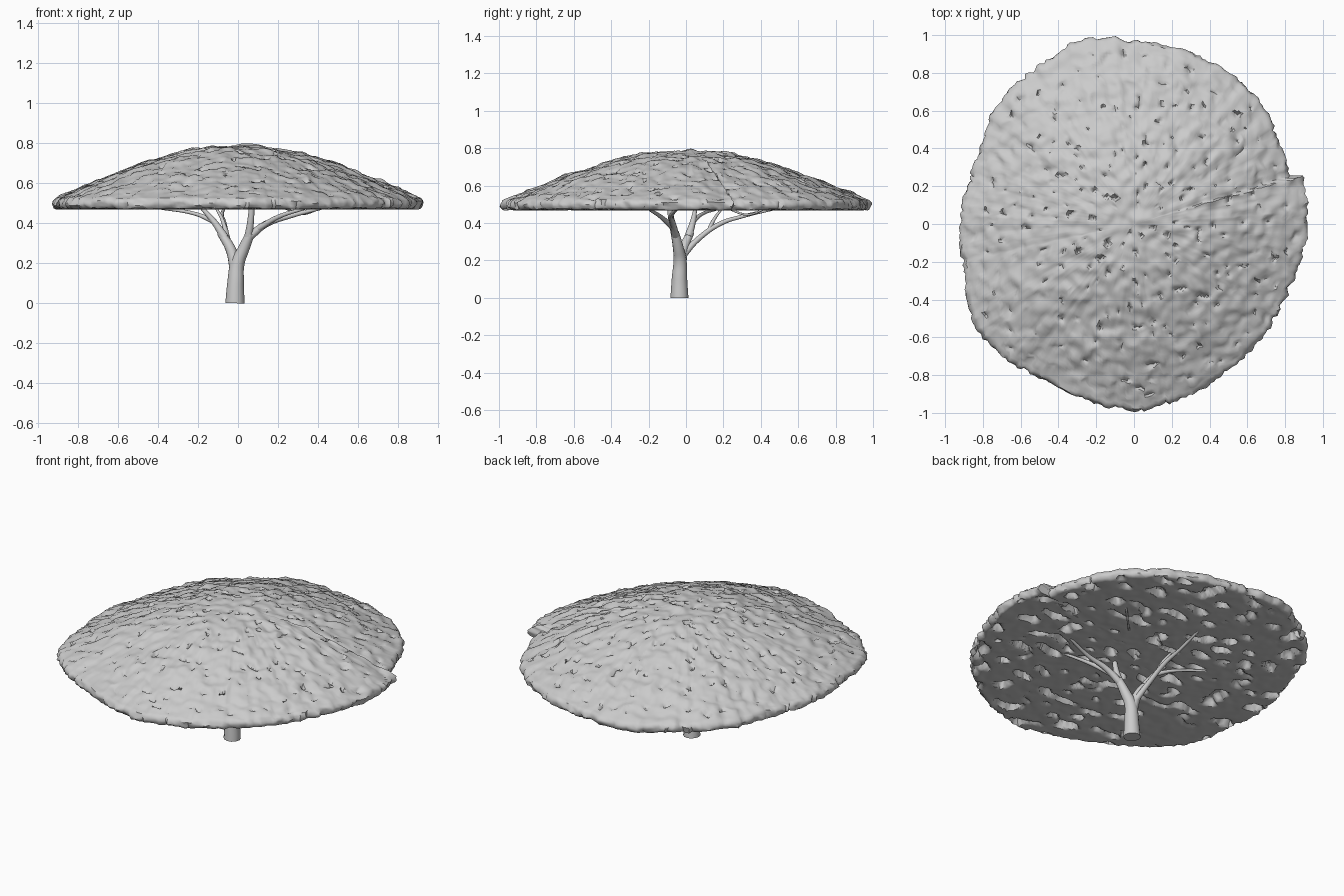
import bpy, bmesh, math
from mathutils import Vector, noise

cube = bpy.data.objects.get("Cube")
if cube:
    bpy.data.objects.remove(cube, do_unlink=True)

grey = bpy.data.materials.new("plain grey")
grey.use_nodes = True
grey.diffuse_color = (0.6, 0.6, 0.6, 1)
grey.node_tree.nodes["Principled BSDF"].inputs["Base Color"].default_value = (0.6, 0.6, 0.6, 1)

# Canopy outline radius every 15 degrees, and dome height over relative radius
OUTLINE = [.92, .925, .88, .93, .95, .955, .97, 1.02, .975, .965, .915, .90,
           .925, .925, .995, .985, .955, .96, .99, .96, .925, .91, .89, .895]
DOME = [.787, .782, .768, .741, .705, .662, .617, .567, .518]
FLOOR = .47
SEGS, RINGS = 320, 75


def sample(values, t):
    """Linear interpolation through a list, t counted in list steps."""
    i = int(t)
    a, b = values[i % len(values)], values[(i + 1) % len(values)]
    return a + (b - a) * (t - i)


def rim_radius(angle):
    r = sample(OUTLINE, angle / math.tau * len(OUTLINE))
    d = Vector((math.cos(angle), math.sin(angle), 0))
    # one sharp notch on the left side
    degrees = math.degrees(angle)
    if 16.5 < degrees < 30:
        r -= .06 * (30 - degrees) / 13.5
    return r + .01 * noise.noise(d * 9) + .012 * noise.noise(d * 24) + .012 * noise.noise(d * 60)


def leafy(p, z, rel, under):
    """Clumpy foliage: soft lumps, fine ripples and scattered pits."""
    lump = noise.noise(p * 7) * .012 + noise.noise(p * 19 + Vector((5, 0, 0))) * .012
    if under:
        hollow = max(0, noise.noise(Vector((p.x * 9, p.y * 16, 4))) - .22)
        return max(FLOOR - .003, z + lump * .3 + min(.045, hollow * .2))
    pit = max(0, noise.noise(p * 25 + Vector((0, 9, 0))) - .4)
    return z + (lump - pit * .1) * min(1, (1.03 - rel) * 8)


def build_canopy():
    bm = bmesh.new()
    rims = [rim_radius(math.tau * s / SEGS) for s in range(SEGS)]

    def ring(rel, height, under):
        verts = []
        for s in range(SEGS):
            a = math.tau * s / SEGS
            p = Vector((math.cos(a), math.sin(a), 0)) * rims[s] * rel
            q = (p + Vector((0, 0, height * 2))) * 20
            shift = Vector((noise.noise(q), noise.noise(q + Vector((7, 7, 7))), 0))
            z = leafy(p, height, rel, under)
            p += shift * .014 * rel
            verts.append(bm.verts.new((p.x, p.y, z)))
        return verts

    # dome rings, rounded rim, then the flat underside
    rings = []
    for i in range(1, RINGS + 1):
        rel = .985 * i / RINGS
        rings.append(ring(rel, sample(DOME, rel * (len(DOME) - 1)), False))
    for rel, z in ((.996, .511), (1, .499), (.998, .487), (.99, .476)):
        rings.append(ring(rel, z, False))
    for i in range(RINGS, 0, -1):
        rings.append(ring(.98 * i / RINGS, FLOOR, True))
    for lower, upper in zip(rings, rings[1:]):
        for s in range(SEGS):
            t = (s + 1) % SEGS
            bm.faces.new((lower[s], upper[s], upper[t], lower[t]))
    bm.faces.new(rings[0])
    bm.faces.new(rings[-1])
    bmesh.ops.recalc_face_normals(bm, faces=bm.faces)
    mesh = bpy.data.meshes.new("canopy")
    bm.to_mesh(mesh)
    bm.free()
    obj = bpy.data.objects.new("canopy", mesh)
    bpy.context.collection.objects.link(obj)
    finish(obj)


def finish(obj):
    obj.data.materials.append(grey)
    bpy.ops.object.select_all(action="DESELECT")
    obj.select_set(True)
    bpy.context.view_layer.objects.active = obj
    if obj.type == "CURVE":
        bpy.ops.object.convert(target="MESH")
    bpy.ops.object.shade_smooth_by_angle(angle=math.radians(50))


def limb(name, start, end, points):
    """Tapering tube through the points; radius runs from start to end."""
    curve = bpy.data.curves.new(name, "CURVE")
    curve.dimensions = "3D"
    curve.bevel_depth = 1
    curve.bevel_resolution = 4
    curve.resolution_u = 6
    curve.use_fill_caps = True
    spline = curve.splines.new("BEZIER")
    spline.bezier_points.add(len(points) - 1)
    for i, (bp, co) in enumerate(zip(spline.bezier_points, points)):
        bp.co = co
        bp.handle_left_type = bp.handle_right_type = "AUTO"
        bp.radius = start + (end - start) * i / (len(points) - 1)
    obj = bpy.data.objects.new(name, curve)
    bpy.context.collection.objects.link(obj)
    finish(obj)


build_canopy()

# Trunk flowing into the left arm, and the right arm forking off it
limb("trunk", .048, .022, [(-.015, -.035, 0), (-.012, -.035, .1), (-.002, -.032, .2),
                           (.028, -.042, .27), (.062, -.06, .35)])
limb("right_arm", .032, .02, [(-.008, -.033, .15), (-.035, -.012, .265), (-.085, .025, .35)])

# Branches carrying the canopy
limb("left_upright_branch", .021, .013, [(.05, -.055, .32), (.062, -.075, .4), (.07, -.09, .5)])
limb("left_long_branch", .021, .008, [(.055, -.055, .33), (.14, -.07, .395), (.26, -.08, .435), (.42, -.05, .475)])
limb("left_front_branch", .016, .007, [(.1, -.065, .37), (.2, -.13, .43), (.34, -.2, .475)])
limb("left_back_twig", .006, .006, [(.22, .22, .48), (.32, .33, .445), (.42, .43, .48)])
limb("right_branch", .022, .01, [(-.065, .012, .325), (-.115, .035, .4), (-.18, .05, .475)])
limb("right_long_branch", .013, .006, [(-.125, .04, .41), (-.21, .08, .445), (-.4, .17, .475)])
limb("back_branch", .018, .007, [(-.02, -.02, .22), (-.05, .06, .31), (-.07, .19, .4), (-.08, .3, .435), (-.07, .47, .475)])
limb("back_twig", .012, .006, [(-.06, .12, .355), (-.08, .15, .42), (-.11, .19, .475)])
